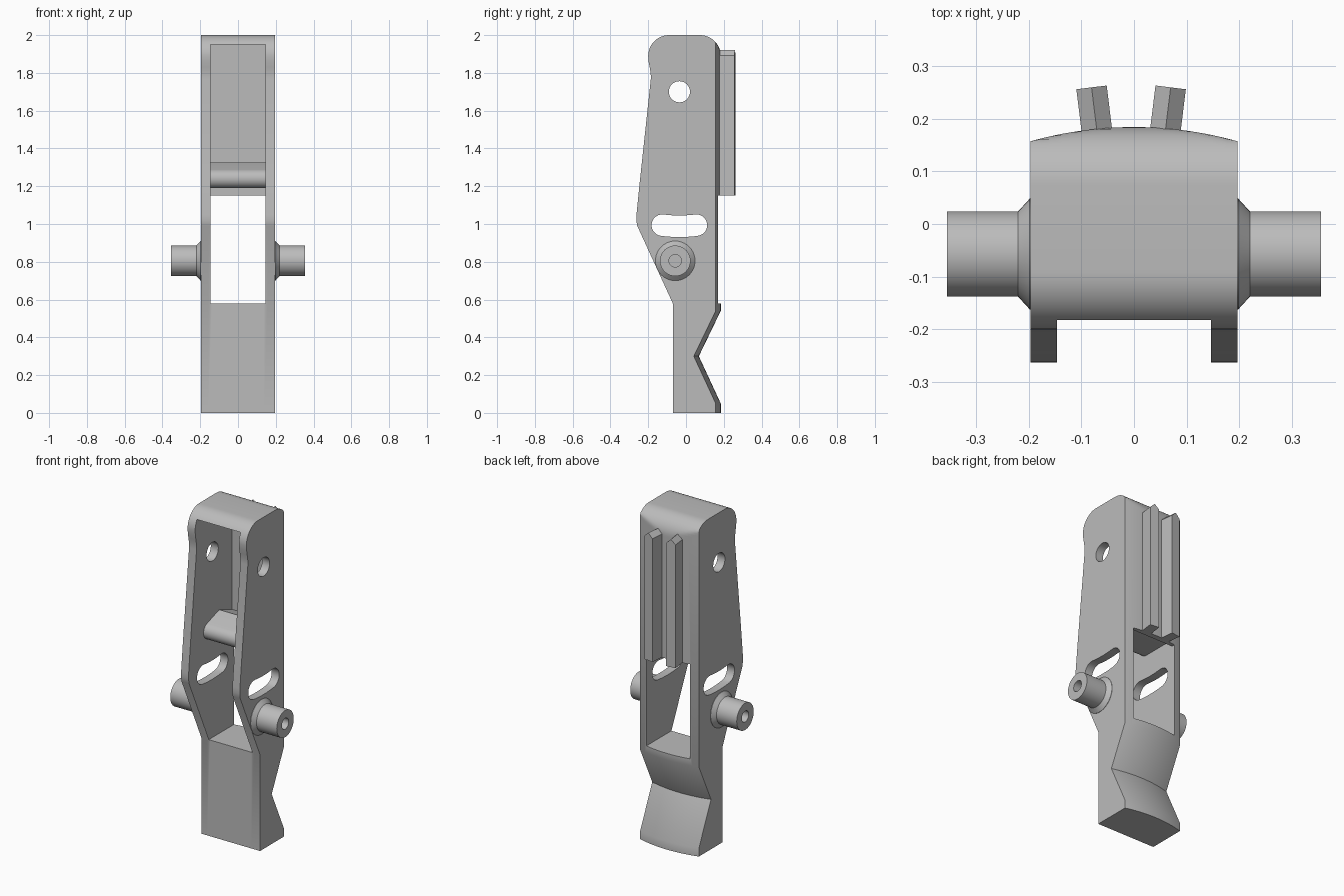
import bpy, bmesh, math
from math import sin, cos, pi, radians

cube = bpy.data.objects.get("Cube")
if cube:
    bpy.data.objects.remove(cube)

GREY = (0.5, 0.5, 0.5, 1)
mat = bpy.data.materials.new("plain grey")
mat.use_nodes = True
mat.diffuse_color = GREY
mat.node_tree.nodes["Principled BSDF"].inputs["Base Color"].default_value = GREY

HALF = 0.196      # half width of the body
INNER = 0.146     # half width of the cavity
BACK = 0.184      # furthest back of the curved rear face
RADIUS = 0.73     # radius of the rear face


def finish(name, bm):
    bmesh.ops.recalc_face_normals(bm, faces=bm.faces)
    mesh = bpy.data.meshes.new(name)
    bm.to_mesh(mesh)
    bm.free()
    ob = bpy.data.objects.new(name, mesh)
    bpy.context.collection.objects.link(ob)
    mesh.materials.append(mat)
    return ob


def arc(cy, cz, r, a0, a1, n=12):
    """Points (y, z) on an arc, angles in degrees."""
    angles = [radians(a0 + (a1 - a0) * i / n) for i in range(n + 1)]
    return [(cy + r * cos(a), cz + r * sin(a)) for a in angles]


def prism(name, pts, x0, x1, slices=1, bend=None):
    """Extrude a (y, z) profile along x; bend may move y on each slice."""
    bm = bmesh.new()
    rings = []
    for i in range(slices + 1):
        x = x0 + (x1 - x0) * i / slices
        rings.append([bm.verts.new((x, bend(x, y, z) if bend else y, z)) for y, z in pts])
    for a, b in zip(rings, rings[1:]):
        for j in range(len(pts)):
            k = (j + 1) % len(pts)
            bm.faces.new((a[j], a[k], b[k], b[j]))
    bm.faces.new(rings[0])
    bm.faces.new(rings[-1])
    return finish(name, bm)


def box(y0, y1, z0, z1):
    return [(y0, z0), (y1, z0), (y1, z1), (y0, z1)]


def activate(ob):
    bpy.ops.object.select_all(action='DESELECT')
    ob.select_set(True)
    bpy.context.view_layer.objects.active = ob


def cut(ob, cutter):
    mod = ob.modifiers.new("cut", 'BOOLEAN')
    mod.operation, mod.solver, mod.object = 'DIFFERENCE', 'EXACT', cutter
    activate(ob)
    bpy.ops.object.modifier_apply(modifier=mod.name)
    bpy.data.objects.remove(cutter)


def smooth(ob):
    activate(ob)
    bpy.ops.object.shade_smooth_by_angle(angle=radians(28))


def back_bend(x, y, z):
    sag = RADIUS - math.sqrt(RADIUS ** 2 - x * x)
    if z < 1.885:
        return y - sag if y > 0 else y
    return min(y, BACK - sag)


# Body: side outline with a rear notch and a rounded top
outline = [(-0.07, 0), (BACK, 0), (BACK, 0.05), (0.068, 0.30), (BACK, 0.54), (BACK, 1.88)]
outline += arc(0.074, 1.89, 0.11, 0, 90)
outline += arc(-0.09, 1.89, 0.11, 90, 180)
outline += [(-0.198, 1.86), (-0.192, 1.83), (-0.187, 1.80), (-0.186, 1.77), (-0.245, 1.22),
            (-0.262, 1.05), (-0.263, 1.02), (-0.258, 0.99), (-0.07, 0.58)]
body = prism("body", outline, -HALF, HALF, 20, back_bend)

# Front cavity, rear window, pivot hole and curved slot
cut(body, prism("cavity_cutter", box(-0.5, 0.15, 0.58, 1.95), -INNER, INNER))
cut(body, prism("window_cutter", box(0.0, 0.5, 0.58, 1.15), -INNER, INNER))
cut(body, prism("hole_cutter", arc(-0.035, 1.70, 0.056, 0, 348.75, 31), -0.5, 0.5))

PIVOT_Y, PIVOT_Z, SWING, SLOT = -0.035, 1.70, 0.712, 0.057
SPREAD = 7.3
ends = [(PIVOT_Y + s * SWING * sin(radians(SPREAD)), PIVOT_Z - SWING * cos(radians(SPREAD)))
        for s in (-1, 1)]
slot = arc(PIVOT_Y, PIVOT_Z, SWING + SLOT, 270 - SPREAD, 270 + SPREAD, 8)
slot += arc(*ends[1], SLOT, -90 + SPREAD, 90 + SPREAD)[1:]
slot += arc(PIVOT_Y, PIVOT_Z, SWING - SLOT, 270 + SPREAD, 270 - SPREAD, 8)[1:]
slot += arc(*ends[0], SLOT, 90 - SPREAD, 270 - SPREAD)[1:-1]
cut(body, prism("slot_cutter", slot, -0.5, 0.5))
smooth(body)

# Shelf with a rounded nose inside the cavity
shelf_profile = [(0.155, 1.19), (0.155, 1.28), (0.03, 1.325)]
shelf_profile += arc(-0.07, 1.24, 0.05, 108, 270)
smooth(prism("shelf", shelf_profile, -INNER - 0.01, INNER + 0.01))


# Side pegs: flared collar, cylinder and blind centre hole
def peg(name, side, segments=40):
    profile = [(0.18, 0.105), (0.198, 0.105), (0.22, 0.081), (0.355, 0.081),
               (0.355, 0.033), (0.27, 0.033)]
    bm = bmesh.new()
    rings = []
    for x, r in profile:
        rings.append([bm.verts.new((side * x, y, z)) for y, z in
                      arc(-0.057, 0.805, r, 0, 360 - 360 / segments, segments - 1)])
    for a, b in zip(rings, rings[1:]):
        for j in range(segments):
            k = (j + 1) % segments
            bm.faces.new((a[j], a[k], b[k], b[j]))
    bm.faces.new(rings[0])
    bm.faces.new(rings[-1])
    smooth(finish(name, bm))


peg("left_peg", 1)
peg("right_peg", -1)


# Rear fins with gabled tops, splayed slightly outward
def fin(name, x, angle):
    w = 0.029
    gable = [(-w, 1.15), (w, 1.15), (w, 1.893), (0, 1.92), (-w, 1.893)]
    bm = bmesh.new()
    face = bm.faces.new([bm.verts.new((u, 0, z)) for u, z in gable])
    ext = bmesh.ops.extrude_face_region(bm, geom=[face])
    moved = [v for v in ext["geom"] if isinstance(v, bmesh.types.BMVert)]
    bmesh.ops.translate(bm, verts=moved, vec=(0, 0.095, 0))
    ob = finish(name, bm)
    ob.location = (x, 0.165, 0)
    ob.rotation_euler.z = radians(angle)


fin("left_fin", 0.058, -7)
fin("right_fin", -0.069, 7)
